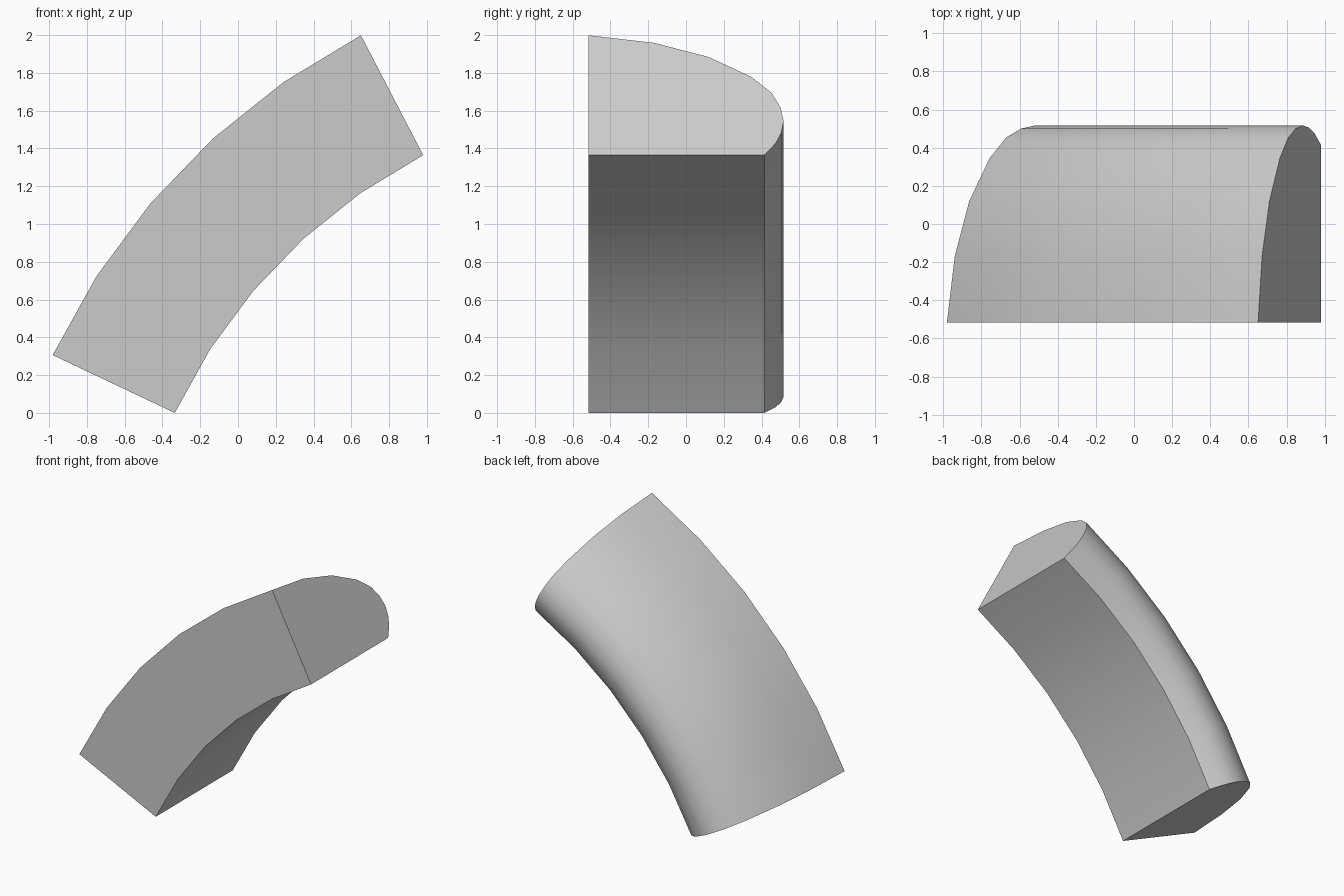
import bpy, bmesh, math

cube = bpy.data.objects.get("Cube")
if cube:
    bpy.data.objects.remove(cube, do_unlink=True)

# Sweep: cross-section turned about an axis parallel to y
CENTRE_X, CENTRE_Z = 2.35, -1.272
INNER, DEPTH = 2.971, 0.715
MIDDLE, HALF, STEPS = math.radians(136.05), math.radians(18.6), 5

# Cross-section: y position, share of the radial depth
section = [(-0.517, 0), (-0.517, 1), (-0.17, 0.937), (0.12, 0.819),
           (0.345, 0.654), (0.453, 0.52), (0.5, 0.4), (0.517, 0.285),
           (0.505, 0.19), (0.475, 0.1), (0.415, 0)]

bm = bmesh.new()
rings = []
for i in range(STEPS + 1):
    a = MIDDLE + HALF - 2 * HALF * i / STEPS
    ring = []
    for y, share in section:
        r = INNER + DEPTH * share
        ring.append(bm.verts.new((CENTRE_X + r * math.cos(a), y,
                                  CENTRE_Z + r * math.sin(a))))
    rings.append(ring)

# Walls between neighbouring rings, then the two end caps
n = len(section)
for low, high in zip(rings, rings[1:]):
    for j in range(n):
        k = (j + 1) % n
        bm.faces.new((low[j], low[k], high[k], high[j]))
bm.faces.new(rings[0])
bm.faces.new(rings[-1])
bmesh.ops.recalc_face_normals(bm, faces=bm.faces)

mesh = bpy.data.meshes.new("curved_block")
bm.to_mesh(mesh)
bm.free()
block = bpy.data.objects.new("curved_block", mesh)
bpy.context.collection.objects.link(block)

# Plain grey finish
grey = bpy.data.materials.new("light_grey")
grey.use_nodes = True
colour = (0.6, 0.6, 0.6, 1)
grey.diffuse_color = colour
grey.node_tree.nodes["Principled BSDF"].inputs["Base Color"].default_value = colour
mesh.materials.append(grey)

# Smooth curved walls with crisp borders
bpy.ops.object.select_all(action='DESELECT')
block.select_set(True)
bpy.context.view_layer.objects.active = block
bpy.ops.object.shade_smooth_by_angle(angle=math.radians(35))
